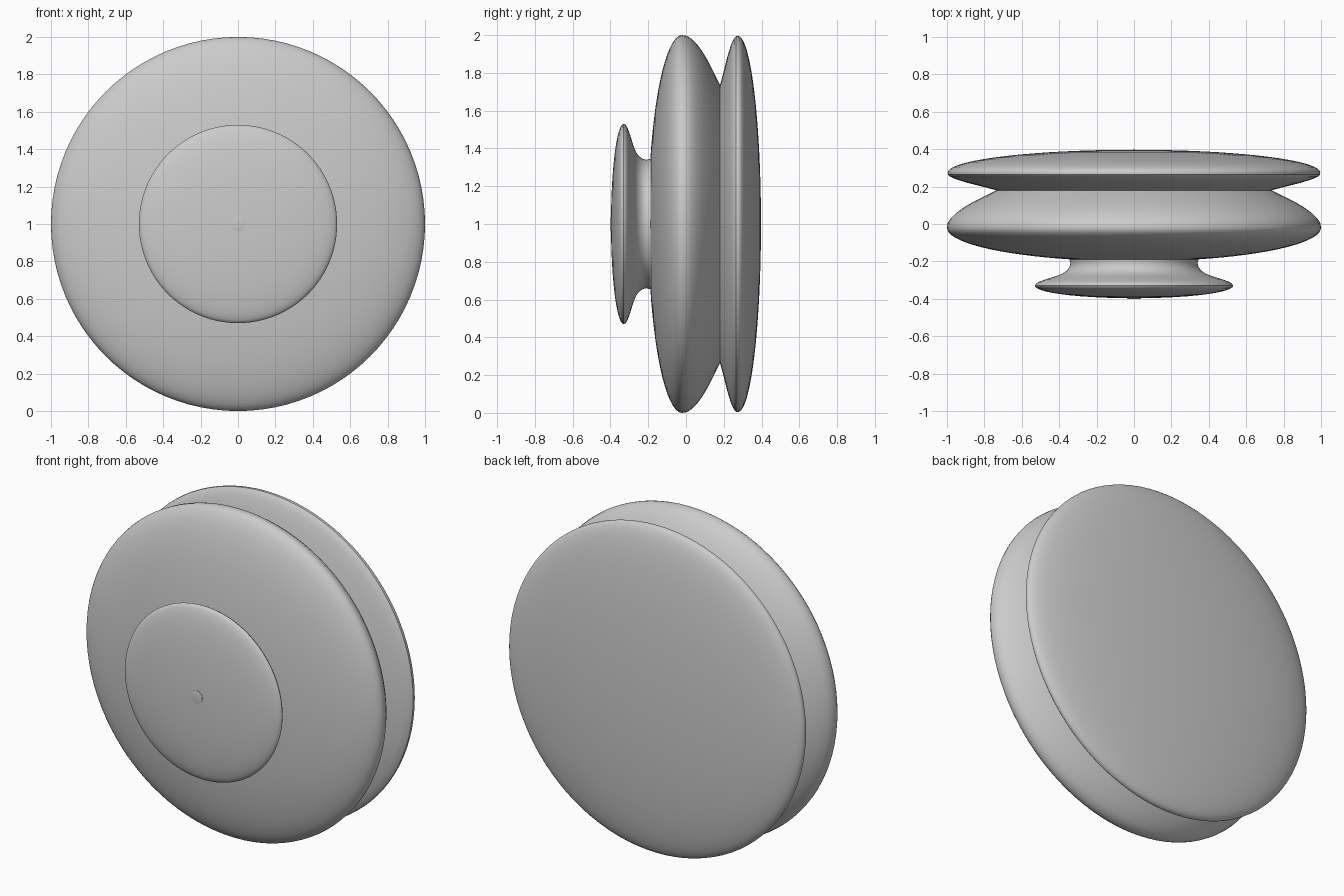
import bpy, bmesh, math
from mathutils import Matrix

if "Cube" in bpy.data.objects:
    bpy.data.objects.remove(bpy.data.objects["Cube"])

SIDES = 96


def arc(y0, depth, radius, r_end, n):
    """Quarter-ellipse profile from the rim (y0, radius) to radius r_end."""
    t_end = math.acos(r_end / radius)
    return [(y0 + depth * math.sin(t_end * i / n), radius * math.cos(t_end * i / n))
            for i in range(n + 1)]


def lathe(name, profile):
    """Spin (y, radius) points around the horizontal axis at z = 1."""
    bm = bmesh.new()
    verts = [bm.verts.new((0, y, 1 + r)) for y, r in profile]
    edges = [bm.edges.new(p) for p in zip(verts, verts[1:])]
    bmesh.ops.spin(bm, geom=verts + edges, cent=(0, 0, 1), axis=(0, 1, 0),
                   angle=math.tau, steps=SIDES, use_duplicate=False)
    bmesh.ops.remove_doubles(bm, verts=bm.verts[:], dist=1e-5)
    bmesh.ops.recalc_face_normals(bm, faces=bm.faces[:])
    # Open profiles: make sure the rim faces point outwards
    rim = max(bm.faces, key=lambda f: f.calc_center_median().z)
    if rim.normal.z < 0:
        bmesh.ops.reverse_faces(bm, faces=bm.faces[:])
    mesh = bpy.data.meshes.new(name)
    bm.to_mesh(mesh)
    bm.free()
    obj = bpy.data.objects.new(name, mesh)
    bpy.context.collection.objects.link(obj)
    bpy.ops.object.select_all(action='DESELECT')
    obj.select_set(True)
    bpy.context.view_layer.objects.active = obj
    bpy.ops.object.shade_smooth_by_angle(angle=math.radians(35))
    return obj


# Thin rear disc, from the groove over the rim to the centre of the back
lathe("rear_disc", [(0.18, 0.735), (0.20, 0.81), (0.22, 0.89), (0.24, 0.955),
                    (0.255, 0.985), (0.265, 0.995)]
      + arc(0.275, 0.122, 0.996, 0.0, 20))

# Thick rounded main disc, from the groove to the stem of the knob
lathe("main_disc", [(0.18, 0.735), (0.15, 0.797), (0.12, 0.857), (0.09, 0.908),
                    (0.06, 0.95), (0.03, 0.98), (0.005, 0.996)]
      + arc(-0.02, -0.18, 1.0, 0.34, 16))

# Front knob with waisted stem
lathe("front_knob", [(-0.188, 0.345), (-0.21, 0.34), (-0.23, 0.345), (-0.25, 0.36),
                     (-0.265, 0.382), (-0.28, 0.42), (-0.295, 0.47),
                     (-0.31, 0.51), (-0.32, 0.525)]
      + arc(-0.33, -0.067, 0.53, 0.038, 12))

# Small centre pin
lathe("centre_pin", [(-0.395, 0.038), (-0.399, 0.038), (-0.4, 0.034), (-0.4, 0.0)])
